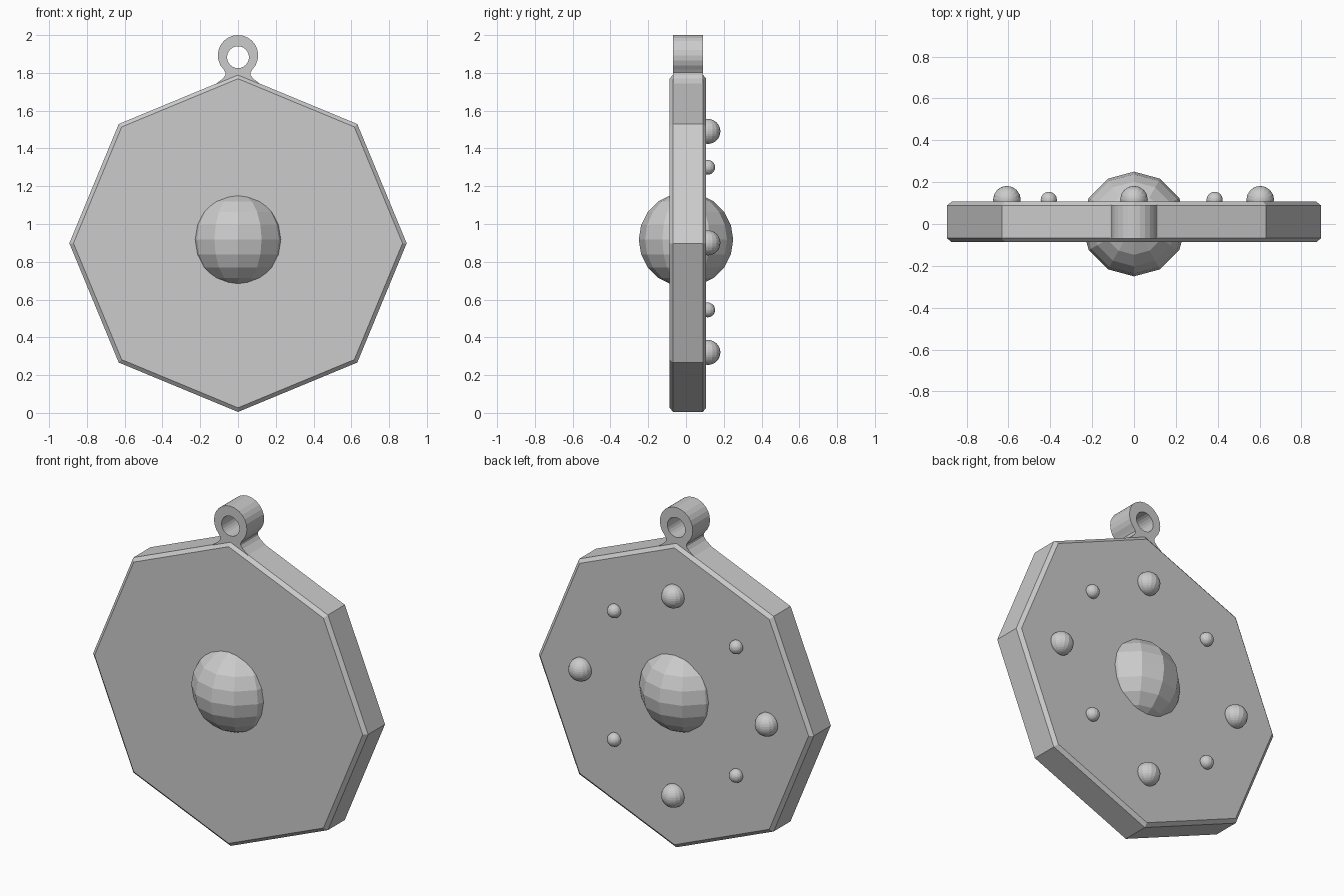
import bpy, bmesh
from math import sin, cos, pi, radians

if "Cube" in bpy.data.objects:
    bpy.data.objects.remove(bpy.data.objects["Cube"])

CZ = 0.898  # height of the plate centre


def finish(bm, name):
    bmesh.ops.recalc_face_normals(bm, faces=bm.faces)
    mesh = bpy.data.meshes.new(name)
    bm.to_mesh(mesh)
    bm.free()
    obj = bpy.data.objects.new(name, mesh)
    bpy.context.collection.objects.link(obj)
    return obj


def ball(name, loc, r, segs, rings):
    bpy.ops.mesh.primitive_uv_sphere_add(segments=segs, ring_count=rings,
                                         radius=r, location=loc)
    bpy.context.object.name = name


# Octagonal plate with chamfered front and back rims
bm = bmesh.new()
loops = []
for y, r in ((-0.087, 0.871), (-0.068, 0.893), (0.089, 0.893), (0.107, 0.871)):
    loops.append([bm.verts.new((r * sin(i * pi / 4), y, CZ + r * cos(i * pi / 4)))
                  for i in range(8)])
for a, b in zip(loops, loops[1:]):
    for i in range(8):
        j = (i + 1) % 8
        bm.faces.new((a[i], a[j], b[j], b[i]))
bm.faces.new(loops[0])
bm.faces.new(loops[-1])
finish(bm, "plate")

# Central gem passing through the plate
ball("centre_gem", (0, 0, 0.917), 0.25, 12, 10)

# Studs on the back: four large, four small
for i, (x, z) in enumerate(((0, 1.49), (0.603, 0.90), (0, 0.32), (-0.607, 0.90))):
    ball(f"large_stud_{i + 1}", (x, 0.116, z), 0.066, 16, 16)
for i, (x, z) in enumerate(((0.385, 1.30), (0.385, 0.545), (-0.407, 0.545), (-0.407, 1.30))):
    ball(f"small_stud_{i + 1}", (x, 0.115, z), 0.039, 16, 16)

# Hanging loop: ring profile with a flared neck and a round hole
RING_Z, RING_R = 1.893, 0.107
neck = [(0.066, 1.802), (0.067, 1.788), (0.08, 1.77), (0.115, 1.743), (0.09, 1.70)]
arc = [(RING_R * cos(radians(a)), RING_Z + RING_R * sin(radians(a)))
       for a in range(-45, 226, 15)]
outer = arc + [(-x, z) for x, z in neck] + neck[::-1]
hole = [(0.058 * cos(i * pi / 12), 1.883 + 0.058 * sin(i * pi / 12)) for i in range(24)]

curve = bpy.data.curves.new("hanging_loop", 'CURVE')
curve.dimensions = '2D'
curve.fill_mode = 'BOTH'
curve.extrude = 0.08
for pts in (outer, hole):
    s = curve.splines.new('POLY')
    s.points.add(len(pts) - 1)
    for p, (x, z) in zip(s.points, pts):
        p.co = (x, z, 0, 1)
    s.use_cyclic_u = True
loop = bpy.data.objects.new("hanging_loop", curve)
loop.rotation_euler = (pi / 2, 0, 0)
loop.location.y = 0.01
bpy.context.collection.objects.link(loop)
bpy.ops.object.select_all(action='DESELECT')
loop.select_set(True)
bpy.context.view_layer.objects.active = loop
bpy.ops.object.convert(target='MESH')
bpy.ops.object.shade_flat()
